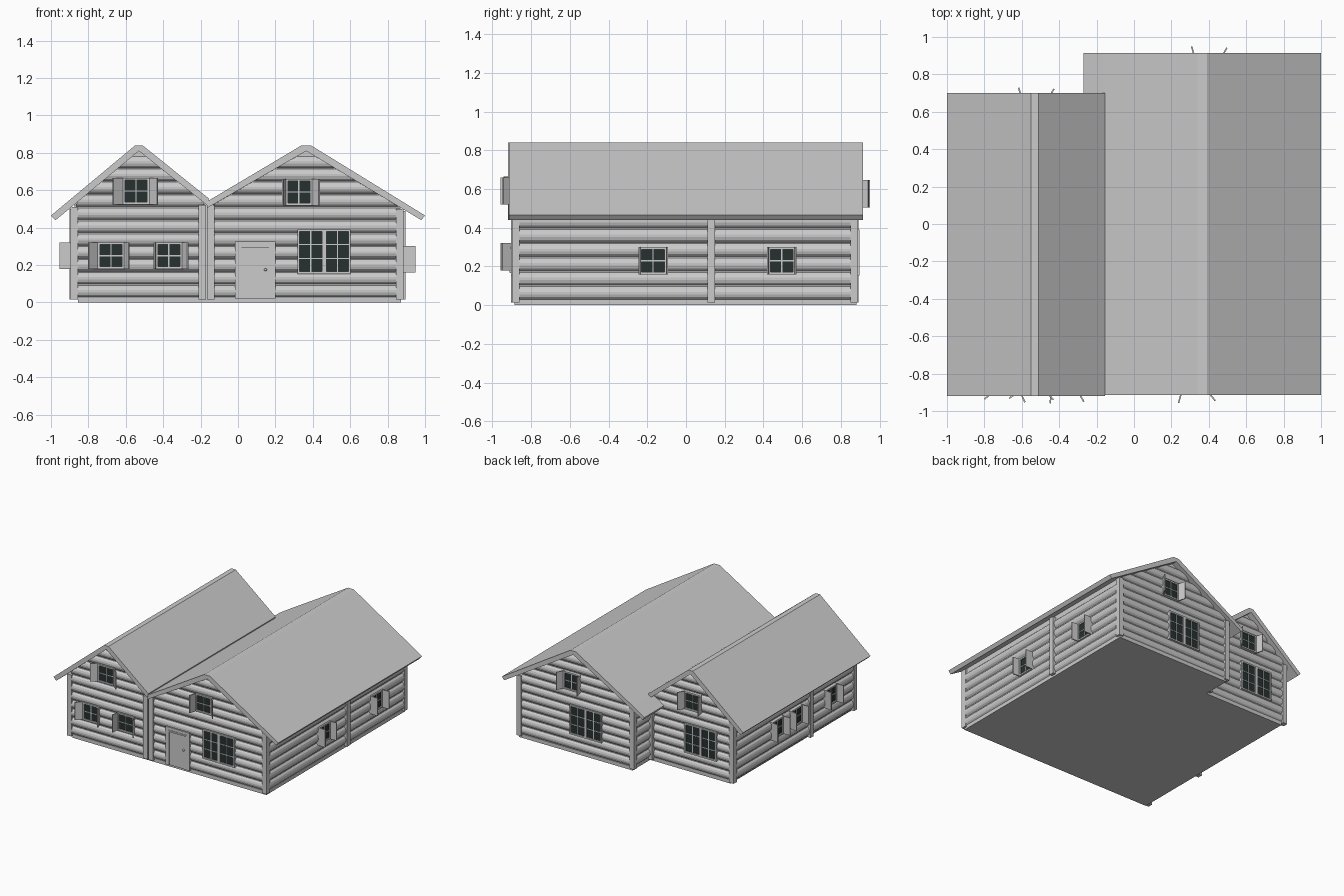
import bpy, bmesh, math
from mathutils import Matrix, Vector

if "Cube" in bpy.data.objects:
    bpy.data.objects.remove(bpy.data.objects["Cube"])


def frame(u, n, o):
    """Local axes of a wall: u along it, n outwards, z up."""
    M = Matrix.Identity(4)
    for i in range(3):
        M[i][0], M[i][1], M[i][3] = u[i], n[i], o[i]
    return M


X, Y = Vector((1, 0, 0)), Vector((0, 1, 0))
WORLD = Matrix.Identity(4)
ALONG_Y = frame(Y, X, (0, 0, 0))
FRONT = frame(X, -Y, (0, -0.878, 0))
BACK_L = frame(X, Y, (0, 0.65, 0))
BACK_R = frame(X, Y, (0, 0.87, 0))
RIGHT = frame(Y, X, (0.868, 0, 0))
LEFT = frame(Y, -X, (-0.873, 0, 0))
STEP = frame(Y, -X, (-0.14, 0, 0))

glass_mat = bpy.data.materials.new("dark_glass")
glass_mat.diffuse_color = (0.02, 0.03, 0.03, 1)
glass_mat.use_nodes = True
glass_mat.node_tree.nodes["Principled BSDF"].inputs["Base Color"].default_value = glass_mat.diffuse_color


def prism(bm, M, prof, u0, u1):
    """Extrude an (n, z) profile along u; the ends may depend on z."""
    a = [bm.verts.new(M @ Vector((u0(z) if callable(u0) else u0, n, z))) for n, z in prof]
    b = [bm.verts.new(M @ Vector((u1(z) if callable(u1) else u1, n, z))) for n, z in prof]
    bm.faces.new(a)
    bm.faces.new(b)
    k = len(prof)
    for i in range(k):
        bm.faces.new((a[i], a[(i + 1) % k], b[(i + 1) % k], b[i]))


def box(bm, M, u0, u1, n0, n1, z0, z1):
    prism(bm, M, [(n0, z0), (n1, z0), (n1, z1), (n0, z1)], u0, u1)


def finish(bm, name, mat=None):
    bmesh.ops.recalc_face_normals(bm, faces=bm.faces)
    me = bpy.data.meshes.new(name)
    bm.to_mesh(me)
    bm.free()
    ob = bpy.data.objects.new(name, me)
    bpy.context.collection.objects.link(ob)
    if mat:
        me.materials.append(mat)
    return ob


def solid(name, M, prof, u0, u1):
    bm = bmesh.new()
    prism(bm, M, prof, u0, u1)
    finish(bm, name)


# Roofs
solid("left_roof", ALONG_Y, [(-1, .465), (-.55, .84), (-.51, .84), (-.155, .555),
      (-.165, .52), (-.53, .81), (-.975, .44)], -.92, .70)
solid("right_roof", ALONG_Y, [(1, .465), (.39, .84), (.34, .84), (-.165, .54),
      (-.165, .505), (.365, .81), (.98, .44)], -.915, .915)
solid("rear_eave", ALONG_Y, [(-.27, .475), (-.165, .54), (-.165, .505), (-.255, .45)], .66, .915)

# Solid wall cores
solid("left_walls", ALONG_Y, [(-.873, .02), (-.873, .53), (-.53, .815), (-.14, .51), (-.14, .02)], -.878, .65)
solid("right_walls", ALONG_Y, [(.868, .02), (.868, .51), (.365, .815), (-.14, .52), (-.14, .02)], -.878, .87)

# Foundation
bm = bmesh.new()
box(bm, WORLD, -.855, -.13, -.885, .655, 0, .03)
box(bm, WORLD, -.14, .872, -.885, .88, 0, .03)
finish(bm, "foundation")


# Log siding, cut along the roof slope in the gables
def siding(name, M, lo, hi, top, pitch=.069):
    bm = bmesh.new()
    z = .025
    while z + pitch < top + .03:
        h = min(pitch, top - z)
        prof = [(-.005, z), (.004, z + .10 * h), (.013, z + .22 * h), (.018, z + .42 * h),
                (.018, z + .6 * h), (.013, z + .8 * h), (.004, z + .93 * h), (-.005, z + h)]
        prism(bm, M, prof, lo, hi)
        z += pitch
    finish(bm, name)


def left_lo(z): return max(-.865, -.975 + (z - .44) * 1.2)
def left_hi(z): return min(-.18, -.53 + (.81 - z) * 1.27)
def right_lo(z): return max(-.15, .365 - (.81 - z) * 1.733)
def right_hi(z): return min(.865, .365 + (.81 - z) * 1.66)


siding("front_left_logs", FRONT, left_lo, left_hi, .80)
siding("front_right_logs", FRONT, right_lo, right_hi, .80)
siding("back_left_logs", BACK_L, left_lo, left_hi, .80)
siding("back_right_logs", BACK_R, right_lo, right_hi, .80)
siding("right_side_logs", RIGHT, -.87, .86, .48, .074)
siding("left_side_logs", LEFT, -.87, .64, .48, .074)
siding("step_logs", STEP, .65, .86, .48, .074)

# Corner and wall posts
bm = bmesh.new()
for x, y, top in [(-.875, -.88, .51), (-.192, -.885, .52), (-.145, -.885, .52), (.866, -.88, .50),
                  (-.875, .652, .51), (.866, .87, .50), (-.142, .872, .51), (-.155, .66, .5),
                  (.876, .13, .49), (-.880, -.32, .50)]:
    box(bm, WORLD, x - .02, x + .02, y - .02, y + .02, .015, top)
finish(bm, "posts")


# Windows: glass, border, glazing bars, optional angled shutters
def window(name, M, u, z, w=.13, h=.13, cols=2, rows=2, shutters=None):
    g, f = bmesh.new(), bmesh.new()
    a, b, c, d = u - w / 2, u + w / 2, z - h / 2, z + h / 2
    box(g, M, a, b, -.005, .0185, c, d)
    t, n = .012, .027
    for s in (a, b):
        box(f, M, s - t / 2, s + t / 2, 0, n, c - t / 2, d + t / 2)
    for s in (c, d):
        box(f, M, a, b, 0, n, s - t / 2, s + t / 2)
    for i in range(1, cols):
        s, k = a + w * i / cols, .003
        box(f, M, s - k, s + k, 0, .022, c, d)
    for i in range(1, rows):
        s = c + h * i / rows
        box(f, M, a, b, 0, .022, s - .003, s + .003)
    finish(g, name + "_glass", glass_mat)
    finish(f, name + "_frame")
    if shutters:
        sh = bmesh.new()
        for side, ang in zip((-1, 1), shutters):
            ca, sa = math.cos(math.radians(ang)), math.sin(math.radians(ang))
            L = M @ frame((side * ca, sa, 0), (-side * sa, ca, 0), (u + side * (w / 2 + .005), .017, 0))
            box(sh, L, 0, .064, -.004, .004, c - .006, d + .006)
        finish(sh, name + "_shutters")


window("front_low_a", FRONT, -.68, .25, shutters=(40, 65))
window("front_low_b", FRONT, -.37, .25, shutters=(82, 60))
window("front_gable_left", FRONT, -.545, .595, shutters=(35, 45))
window("front_gable_right", FRONT, .325, .59, shutters=(75, 52))
window("back_gable_left", BACK_L, -.53, .575, shutters=(75, 60))
window("back_gable_right", BACK_R, .395, .575, shutters=(75, 60))
for y in (-.17, .495):
    window("right_side_window", RIGHT, y, .23, shutters=(88, 88))
for y in (.11, -.13, -.57):
    window("left_side_window", LEFT, y, .25, shutters=(88, 80))

# Large double windows
for name, M, u in [("front_large", FRONT, .46), ("back_large_left", BACK_L, -.60),
                   ("back_large_right", BACK_R, .27)]:
    for s in (-1, 1):
        window(name, M, u + s * .071, .272, .13, .225, 2, 3)

# Door with frame and knob
bm = bmesh.new()
box(bm, FRONT, .015, .17, 0, .021, .02, .30)
finish(bm, "door")
bm = bmesh.new()
for a, b, c, d in [(-.015, .02, .02, .325), (.165, .2, .02, .325), (-.015, .2, .295, .325)]:
    box(bm, FRONT, a, b, 0, .026, c, d)
box(bm, FRONT, .01, .175, 0, .03, .29, .302)
finish(bm, "door_frame")
bm = bmesh.new()
bmesh.ops.create_uvsphere(bm, u_segments=10, v_segments=6, radius=.008,
                          matrix=Matrix.Translation((.147, -.905, .175)))
finish(bm, "door_knob")
